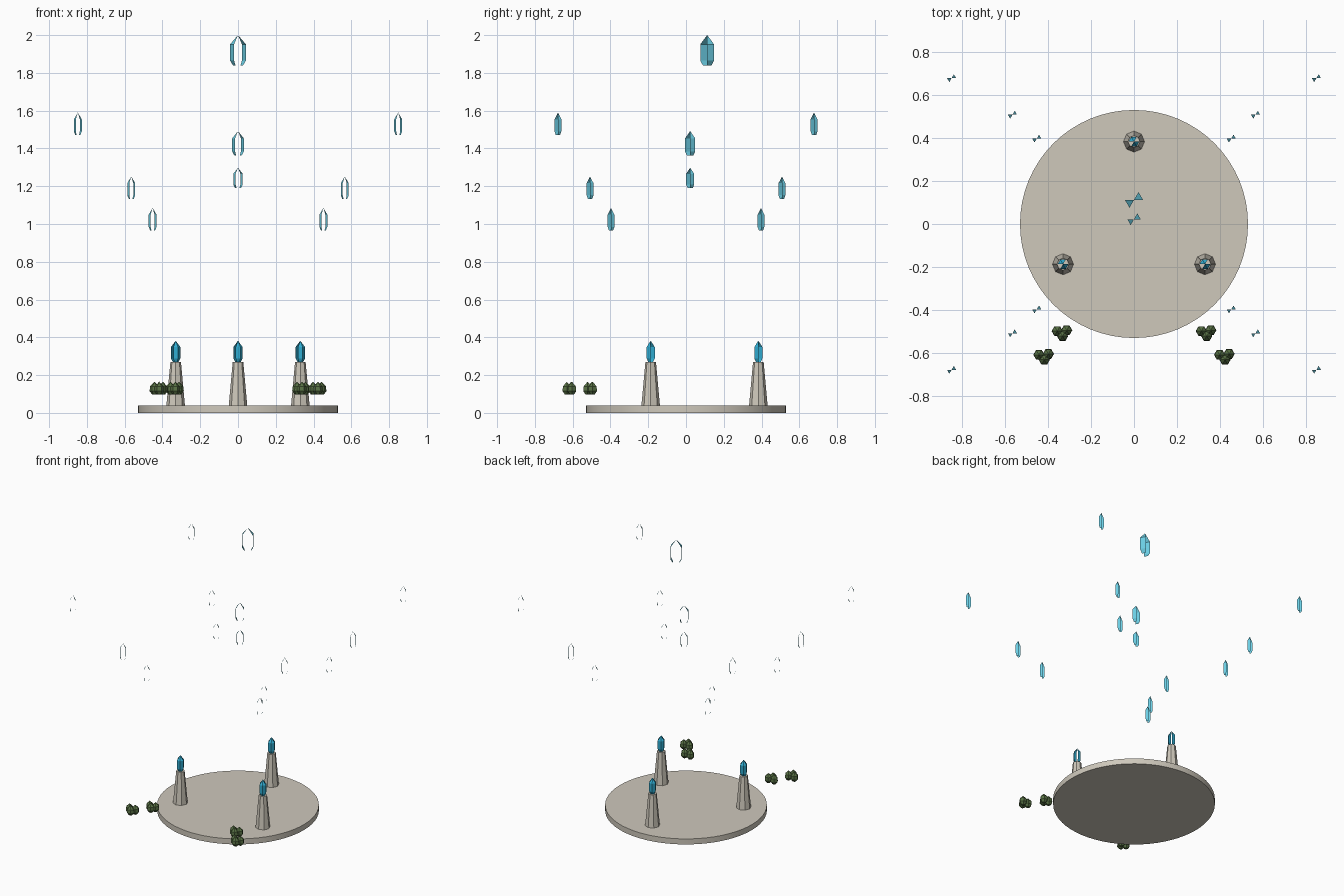
import bpy, bmesh
from math import pi, cos, sin

if "Cube" in bpy.data.objects:
    bpy.data.objects.remove(bpy.data.objects["Cube"])


def material(name, col):
    m = bpy.data.materials.new(name)
    m.diffuse_color = (*col, 1)
    m.use_nodes = True
    m.node_tree.nodes["Principled BSDF"].inputs["Base Color"].default_value = m.diffuse_color
    return m


def lathe(name, profile, segs, loc, mat=None, panels=None, smooth=False):
    """Faceted turned shape from (radius, z) points; panels picks which sides exist."""
    bm = bmesh.new()
    rings = []
    for r, z in profile:
        if r == 0:
            rings.append([bm.verts.new((0, 0, z))] * segs)
        else:
            rings.append([bm.verts.new((r * cos(2 * pi * i / segs), r * sin(2 * pi * i / segs), z))
                          for i in range(segs)])
    for a, b in zip(rings, rings[1:]):
        for i in (panels if panels is not None else range(segs)):
            j = (i + 1) % segs
            quad = list(dict.fromkeys((a[i], a[j], b[j], b[i])))
            bm.faces.new(quad)
    if panels is None:
        for ring, r in ((rings[0][::-1], profile[0][0]), (rings[-1], profile[-1][0])):
            if r:
                bm.faces.new(ring)
    loose = [v for v in bm.verts if not v.link_faces]
    bmesh.ops.delete(bm, geom=loose, context='VERTS')
    me = bpy.data.meshes.new(name)
    bm.to_mesh(me)
    bm.free()
    ob = bpy.data.objects.new(name, me)
    ob.location = loc
    bpy.context.collection.objects.link(ob)
    if mat:
        me.materials.append(mat)
    if smooth:
        for p in me.polygons:
            p.use_smooth = len(p.vertices) == 4
    return ob


def crystal(name, x, y, z0, z1, r, mat, panels):
    h = z1 - z0
    lathe(name, [(0.6 * r, 0), (r, 0.17 * h), (r, 0.7 * h), (0, h)], 6, (x, y, z0), mat, panels)


glow = material("crystal_glow", (0.15, 0.62, 0.78))
deep = material("crystal_deep", (0.03, 0.42, 0.65))
green = material("shrub_green", (0.10, 0.17, 0.06))
stone = material("stone", (0.62, 0.58, 0.50))

# Round stone base
lathe("base_disc", [(0.53, 0), (0.53, 0.04)], 64, (0, 0, 0), stone, smooth=True)

# Three tapered pillars, each with an open-sided crystal
for x, y in ((0, 0.383), (-0.33, -0.187), (0.33, -0.187)):
    lathe("pillar", [(0.049, 0.04), (0.028, 0.27)], 8, (x, y, 0), stone)
    crystal("pillar_crystal", x, y, 0.27, 0.382, 0.025, deep, (1, 2, 4, 5))

# Central floating crystals, made of two opposite panels
for y, z0, z1, r in ((0.112, 1.838, 2.0, 0.042), (0.022, 1.362, 1.492, 0.031),
                     (0.022, 1.19, 1.298, 0.025)):
    crystal("center_crystal", 0, y, z0, z1, r, glow, (0, 3))

# Outer floating crystals in three tiers at four corners
for x, y, z0 in ((0.848, 0.678, 1.47), (0.565, 0.508, 1.132), (0.452, 0.397, 0.965)):
    for sx in (-1, 1):
        for sy in (-1, 1):
            crystal("outer_crystal", sx * x, sy * y, z0, z0 + 0.12, 0.021, glow, (0, 3))

# Small shrub clusters
for x, y in ((0.335, -0.505), (0.42, -0.615)):
    for s in (-1, 1):
        for dx, dy in ((-0.022, 0.007), (0.022, 0.011), (0.003, -0.016)):
            lathe("shrub", [(0.012, 0.097), (0.026, 0.115), (0.024, 0.14), (0, 0.165)],
                  6, (s * x + dx, y + dy, 0), green)
